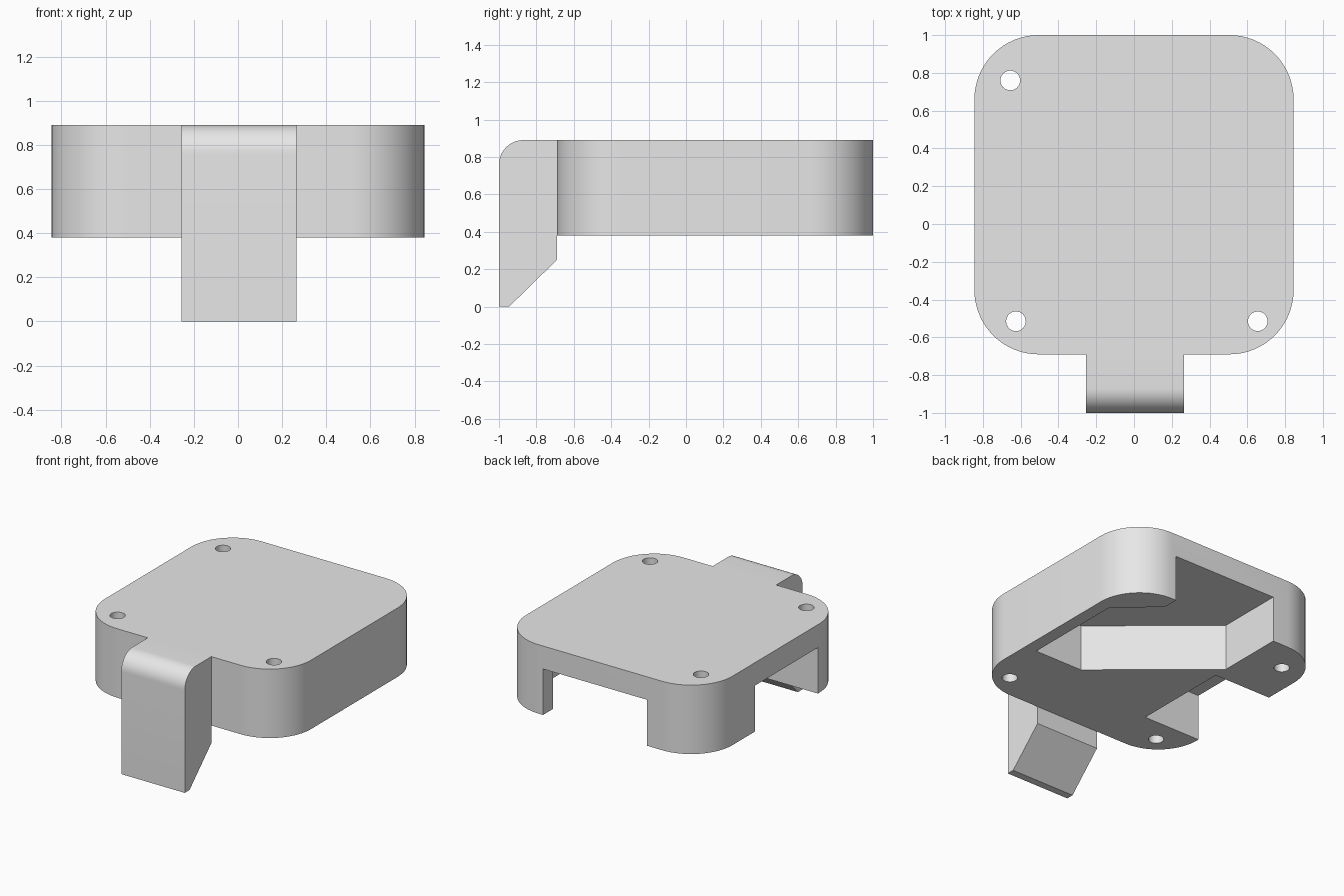
import bpy
import bmesh
from math import cos, sin, pi, radians
from mathutils import Vector

cube = bpy.data.objects.get("Cube")
if cube:
    bpy.data.objects.remove(cube, do_unlink=True)

grey = bpy.data.materials.new("light_grey")
grey.use_nodes = True
grey.diffuse_color = (0.8, 0.8, 0.8, 1)
grey.node_tree.nodes["Principled BSDF"].inputs["Base Color"].default_value = (0.8, 0.8, 0.8, 1)

BOTTOM, CEILING, TOP = 0.38, 0.72, 0.89


def arc(cx, cy, r, start, end, steps=16):
    """Points along an arc, angles in degrees."""
    angles = [radians(start + (end - start) * i / steps) for i in range(steps + 1)]
    return [(cx + r * cos(a), cy + r * sin(a)) for a in angles]


def prism(name, points, lo, hi, axis="z"):
    """Extrude a closed outline along z, or a (y, z) outline along x."""
    place = (lambda p: (p[0], p[1], lo)) if axis == "z" else (lambda p: (lo, p[0], p[1]))
    step = Vector((0, 0, hi - lo)) if axis == "z" else Vector((hi - lo, 0, 0))
    bm = bmesh.new()
    face = bm.faces.new([bm.verts.new(place(p)) for p in points])
    side = bmesh.ops.extrude_face_region(bm, geom=[face])
    moved = [v for v in side["geom"] if isinstance(v, bmesh.types.BMVert)]
    bmesh.ops.translate(bm, vec=step, verts=moved)
    bmesh.ops.recalc_face_normals(bm, faces=bm.faces[:])
    mesh = bpy.data.meshes.new(name)
    bm.to_mesh(mesh)
    bm.free()
    mesh.materials.append(grey)
    obj = bpy.data.objects.new(name, mesh)
    bpy.context.collection.objects.link(obj)
    return obj


def combine(target, other, operation):
    """Apply a boolean and remove the helper object."""
    mod = target.modifiers.new(operation.lower(), "BOOLEAN")
    mod.operation, mod.solver, mod.object = operation, "EXACT", other
    bpy.context.view_layer.objects.active = target
    bpy.ops.object.modifier_apply(modifier=mod.name)
    bpy.data.objects.remove(other, do_unlink=True)


# Rounded square cover
X, FRONT, BACK, R = 0.845, -0.69, 1.0, 0.34
outline = (arc(X - R, BACK - R, R, 0, 90) + arc(R - X, BACK - R, R, 90, 180)
           + arc(R - X, FRONT + R, R, 180, 270) + arc(X - R, FRONT + R, R, 270, 360))
cover = prism("cover", outline, BOTTOM, TOP)

# Front clip with a rounded top edge and a bevelled foot
clip_profile = [(-1, 0), (-0.945, 0), (FRONT, 0.25), (FRONT, 0.45), (-0.5, 0.45), (-0.5, TOP)]
clip_profile += arc(-0.87, TOP - 0.13, 0.13, 90, 180, 12)
combine(cover, prism("front_clip", clip_profile, -0.255, 0.265, "x"), "UNION")

# Main pocket underneath, open at the back
main_pocket = [(0.47, 1.1), (0.47, 0.885), (0.75, 0.63), (0.75, -0.125),
               (0.36, -0.125), (-0.38, 0.505), (-0.38, 1.1)]
combine(cover, prism("main_pocket", main_pocket, 0.2, CEILING), "DIFFERENCE")

# Side pocket underneath, open at the side
side_pocket = [(-0.38, 0.4), (-1, 0.4), (-1, -0.335), (-0.38, -0.335)]
combine(cover, prism("side_pocket", side_pocket, 0.2, CEILING), "DIFFERENCE")

# Screw holes
for x, y in [(-0.655, 0.76), (-0.625, -0.515), (0.655, -0.515)]:
    ring = arc(x, y, 0.052, 0, 360, 32)[:-1]
    combine(cover, prism("screw_hole", ring, 0.2, 1), "DIFFERENCE")

# Smooth the rounded corners, keep hard edges
bpy.ops.object.select_all(action="DESELECT")
cover.select_set(True)
bpy.context.view_layer.objects.active = cover
bpy.ops.object.shade_smooth_by_angle(angle=radians(30))
